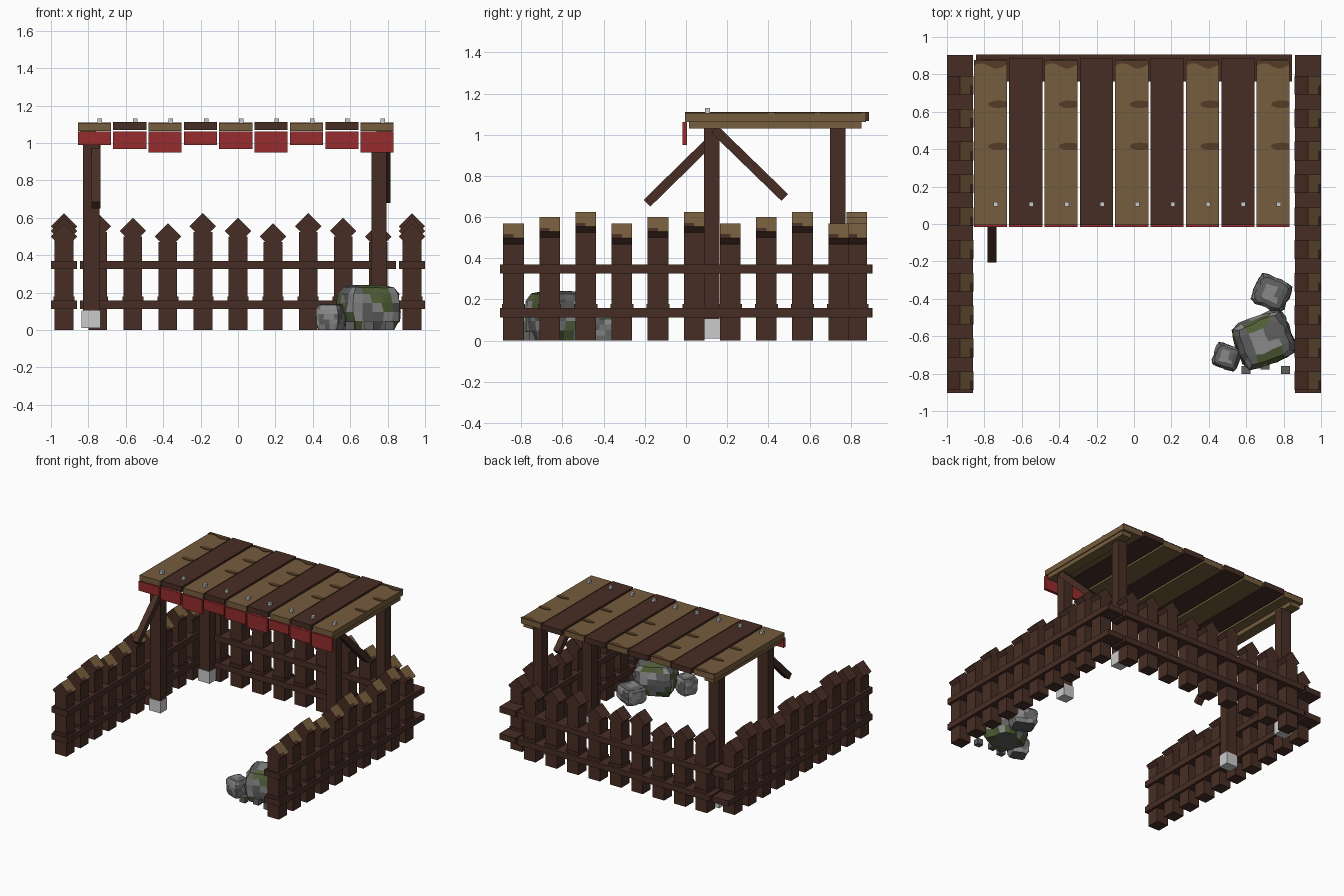
import bpy, bmesh, math, random
from mathutils import Matrix, Vector

random.seed(4)
if "Cube" in bpy.data.objects:
    bpy.data.objects.remove(bpy.data.objects["Cube"])


def material(name, r, g, b):
    m = bpy.data.materials.new(name)
    m.diffuse_color = (r, g, b, 1)
    m.use_nodes = True
    bsdf = next(n for n in m.node_tree.nodes if n.type == 'BSDF_PRINCIPLED')
    bsdf.inputs["Base Color"].default_value = (r, g, b, 1)
    return m


DARK = material("dark_wood", 0.064, 0.027, 0.018)
LIGHT = material("light_wood", 0.180, 0.109, 0.047)
KNOT = material("knot_brown", 0.090, 0.045, 0.020)
RED = material("red_cloth", 0.305, 0.025, 0.027)
PALE = material("pale_stone", 0.600, 0.600, 0.600)
GREY = material("rock_grey", 0.250, 0.250, 0.250)
SLATE = material("rock_dark_grey", 0.115, 0.115, 0.118)
MOSS = material("moss_green", 0.080, 0.112, 0.038)


def finish(name, bm, *mats):
    me = bpy.data.meshes.new(name)
    bm.to_mesh(me)
    bm.free()
    for m in mats:
        me.materials.append(m)
    ob = bpy.data.objects.new(name, me)
    bpy.context.collection.objects.link(ob)
    return ob


def add_box(bm, x, y, z):
    """Add a box given its (low, high) range on each axis."""
    size = [r[1] - r[0] for r in (x, y, z)]
    mid = [(r[0] + r[1]) / 2 for r in (x, y, z)]
    mat = Matrix.Translation(mid) @ Matrix.Diagonal((*size, 1))
    return bmesh.ops.create_cube(bm, size=1, matrix=mat)["verts"]


def box(name, x, y, z, mat):
    bm = bmesh.new()
    add_box(bm, x, y, z)
    return finish(name, bm, mat)


def plate(name, points, z, mat, thick=0.004):
    """Thin flat shape lying on a surface at height z."""
    bm = bmesh.new()
    f = bm.faces.new([bm.verts.new((x, y, z)) for x, y in points])
    if f.normal.z < 0:
        f.normal_flip()
    ext = bmesh.ops.extrude_face_region(bm, geom=[f])["geom"]
    bmesh.ops.translate(bm, vec=(0, 0, thick),
                        verts=[v for v in ext if isinstance(v, bmesh.types.BMVert)])
    bmesh.ops.recalc_face_normals(bm, faces=bm.faces[:])
    return finish(name, bm, mat)


# Fence pickets: square stake, collar, and a cube turned on edge as the point
def picket(name, x, y, top):
    bm = bmesh.new()
    add_box(bm, (x - .05, x + .05), (y - .05, y + .05), (0, top - .1))
    add_box(bm, (x - .056, x + .056), (y - .056, y + .056), (.14, .178))
    centre = Vector((x, y, top - .0707))
    cap = bmesh.ops.create_cube(bm, size=.1, matrix=Matrix.Translation(centre)
                                @ Matrix.Rotation(math.pi / 4, 4, 'Y'))["verts"]
    edges = {e for v in cap for e in v.link_edges}
    bmesh.ops.subdivide_edges(bm, edges=list(edges), cuts=3, use_grid_fill=True)
    bm.normal_update()
    # Worn, lighter wood on one slope, with a dark lower corner
    for f in bm.faces:
        c = f.calc_center_median() - centre
        if f.normal.x > .6 and f.normal.z > .6:
            f.material_index = 0 if (c.z < .02 and c.y < 0) else 1
    return finish(name, bm, DARK, LIGHT)


HEIGHTS = (.57, .60, .625)
for side, sx in (("left", 1), ("right", -1)):
    for i in range(10):
        picket(f"{side}_picket_{i + 1}", sx * .93, -.838 + .1755 * i, HEIGHTS[i % 3])
for i in range(9):
    picket(f"back_picket_{i + 1}", -.75 + .1875 * i, .83, HEIGHTS[(2 - i) % 3])

# Fence rails
for level, z in (("lower", (.113, .158)), ("upper", (.325, .37))):
    box(f"left_{level}_rail", (.86, 1), (-.903, .903), z, DARK)
    box(f"right_{level}_rail", (-1, -.86), (-.903, .903), z, DARK)
    box(f"back_{level}_rail", (-.845, .845), (.763, .906), z, DARK)

# Roof posts on pale footings, with side beams above
for side, x in (("left", (.715, .795)), ("right", (-.83, -.74))):
    for place, y in (("front", (.087, .162)), ("back", (.70, .775))):
        box(f"{side}_{place}_post", x, y, (.09, 1.035), DARK)
        box(f"{side}_{place}_footing", (x[0] - .006, x[1] + .004),
            (y[0] - .004, y[1] + .004), (.01, .105), PALE)
box("left_roof_beam", (.74, .825), (.015, .853), (1.03, 1.068), LIGHT)
box("right_roof_beam", (-.845, -.76), (.015, .853), (1.03, 1.068), LIGHT)


# Diagonal braces
def brace(name, x, a, b, width=.046):
    (ya, za), (yb, zb) = a, b
    length = math.hypot(yb - ya, zb - za)
    mat = (Matrix.Translation(((x[0] + x[1]) / 2, (ya + yb) / 2, (za + zb) / 2))
           @ Matrix.Rotation(math.atan2(zb - za, yb - ya), 4, 'X')
           @ Matrix.Diagonal((x[1] - x[0], length, width, 1)))
    bm = bmesh.new()
    bmesh.ops.create_cube(bm, size=1, matrix=mat)
    finish(name, bm, DARK)


brace("right_front_brace", (-.782, -.735), (-.19, .667), (.15, 1.0))
brace("left_back_brace", (.768, .815), (.14, 1.025), (.48, .695))

# Roof planks with nails and hanging cloth flaps
FLAP_BOTTOMS = (.988, .968, .95)
for i in range(9):
    x = -.768 + .189 * i
    lo, hi = x - .0885, x + .0885
    pale = i % 2 == 0
    z = (1.063, 1.106) if pale else (1.068, 1.111)
    box(f"roof_plank_{i + 1}", (lo, hi), (-.005, .888 if not pale else .875), z,
        LIGHT if pale else DARK)
    box(f"nail_{i + 1}", (x + .018, x + .042), (.093, .117), (1.10, 1.13), PALE)
    box(f"cloth_flap_{i + 1}", (lo, hi), (-.017, .005), (FLAP_BOTTOMS[i % 3], 1.062), RED)
    if pale:
        # Knots running off one edge, and a wavy stained end
        for k, ky in enumerate((.64, .415)):
            arc = [math.radians(60 + 240 * t / 10) for t in range(11)]
            pts = [(min(hi, hi - .045 + .055 * math.cos(a)), ky + .02 * math.sin(a)) for a in arc]
            plate(f"knot_{i + 1}_{k + 1}", [(hi, ky - .015), (hi, ky + .015)] + pts, z[1], KNOT)
        wave = [(lo + (hi - lo) * t / 12, .845 + .014 * math.sin(t / 12 * 2.2 * math.pi))
                for t in range(13)]
        plate(f"stained_end_{i + 1}", wave + [(hi, .877), (lo, .877)], z[1], KNOT)


# Rocks: chipped blocks tapering at top and bottom, faces coloured in patches
def rock(name, x, y, size, angle, mossy):
    bm = bmesh.new()
    bmesh.ops.create_cube(bm, size=1)
    bmesh.ops.subdivide_edges(bm, edges=bm.edges[:], cuts=4, use_grid_fill=True)
    for v in bm.verts:
        taper = 1 - .8 * max(0, abs(v.co.z) - .25)
        edge = 1 - .5 * max(0, abs(v.co.x) + abs(v.co.y) - .8)
        v.co.x *= taper * edge
        v.co.y *= taper * edge
        v.co += Vector([random.uniform(-.03, .03) for _ in range(2)] + [0])
        if v.co.z > .49:
            v.co.z -= .35 * max(0, max(abs(v.co.x), abs(v.co.y)) - .25)
    bm.normal_update()
    for f in bm.faces:
        c = f.calc_center_median()
        patch = math.sin(9 * c.x + 4 * c.z) + math.sin(8 * c.y - 6 * c.z + 1)
        rim = max(abs(c.x), abs(c.y)) > .24
        if mossy and rim and patch > .25:
            f.material_index = 2
        elif patch < -.5 or c.z < -.45 or (f.normal.z > .5 and rim):
            f.material_index = 1
    bm.transform(Matrix.Translation((x, y, size[2] / 2))
                 @ Matrix.Rotation(math.radians(angle), 4, 'Z')
                 @ Matrix.Diagonal((*size, 1)))
    finish(name, bm, GREY, SLATE, MOSS)


rock("large_mossy_rock", .695, -.62, (.30, .26, .24), 22, True)
rock("back_rock", .735, -.37, (.19, .17, .13), -24, False)
rock("small_rock", .495, -.71, (.14, .13, .14), -20, False)
for i, (px, py) in enumerate(((.60, -.78), (.70, -.755), (.81, -.78))):
    box(f"pebble_{i + 1}", (px - .024, px + .024), (py - .022, py + .022), (0, .045), SLATE)
